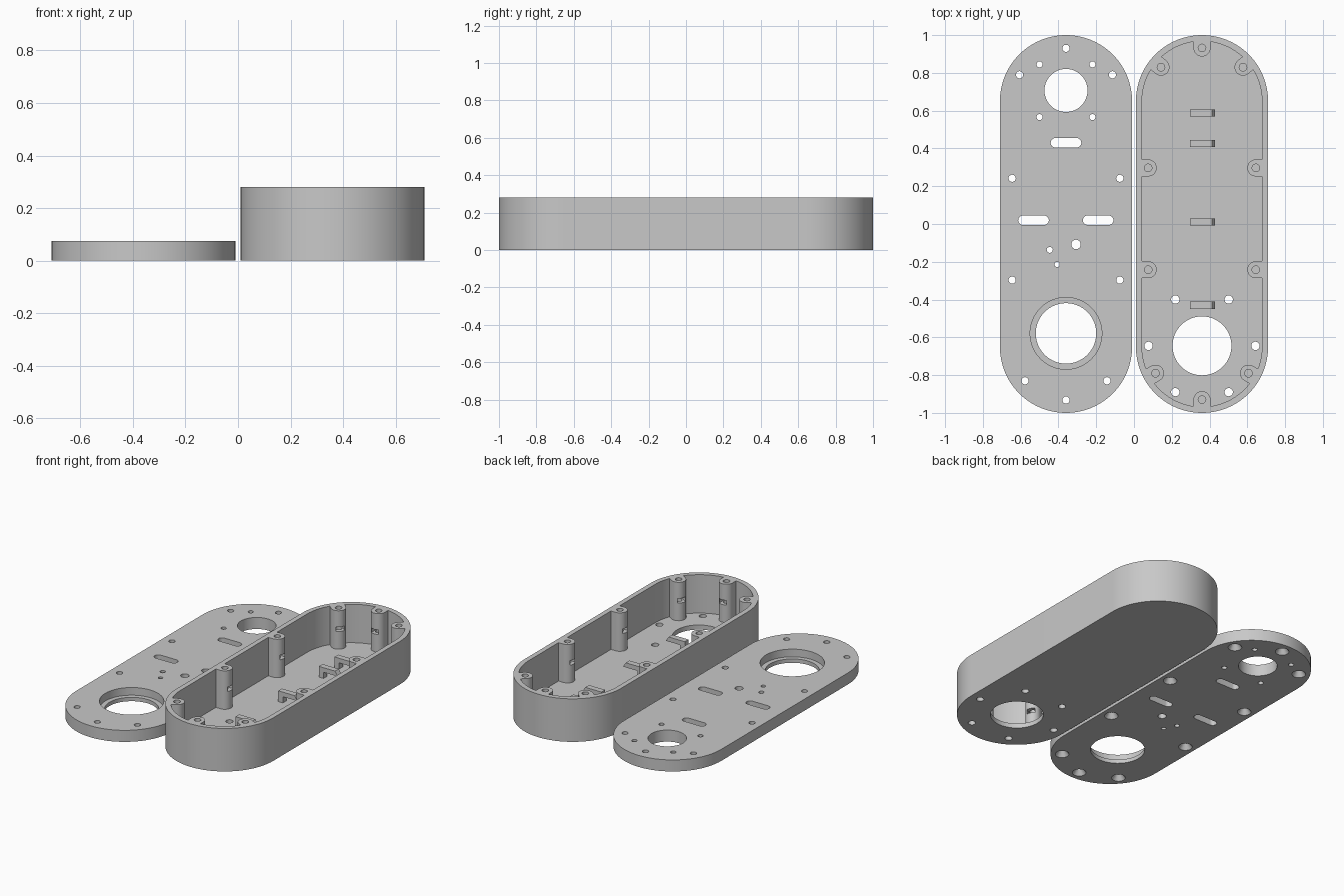
import bpy, bmesh, math
from mathutils import Vector

if "Cube" in bpy.data.objects:
    bpy.data.objects.remove(bpy.data.objects["Cube"])

CX, R, END = 0.36, 0.35, 0.65          # shell centre, end radius, arc centre offset
LID_H, BOX_H, FLOOR = 0.075, 0.28, 0.03

grey = bpy.data.materials.new("plain grey")
grey.diffuse_color = (0.58, 0.58, 0.58, 1)
grey.use_nodes = True
grey.node_tree.nodes["Principled BSDF"].inputs["Base Color"].default_value = grey.diffuse_color


def slot(a, b, r, n=16):
    """Outline of a rounded slot from point a to point b (n segments per end)."""
    a, b = Vector(a), Vector(b)
    t = math.atan2(b.y - a.y, b.x - a.x)
    pts = []
    for c, start in ((b, t - math.pi / 2), (a, t + math.pi / 2)):
        for i in range(n + 1):
            w = start + math.pi * i / n
            pts.append((c.x + r * math.cos(w), c.y + r * math.sin(w)))
    return pts


def circle(c, r, n=32):
    return [(c[0] + r * math.cos(2 * math.pi * i / n),
             c[1] + r * math.sin(2 * math.pi * i / n)) for i in range(n)]


def solid(name, parts):
    """One mesh of lofted prisms; each part is (bottom outline, z0, top outline, z1)."""
    bm = bmesh.new()
    for low, z0, high, z1 in parts:
        a = [bm.verts.new((x, y, z0)) for x, y in low]
        b = [bm.verts.new((x, y, z1)) for x, y in high]
        bm.faces.new(a[::-1])
        bm.faces.new(b)
        for i in range(len(a)):
            j = (i + 1) % len(a)
            bm.faces.new((a[i], a[j], b[j], b[i]))
    bmesh.ops.recalc_face_normals(bm, faces=bm.faces)
    me = bpy.data.meshes.new(name)
    bm.to_mesh(me)
    bm.free()
    me.materials.append(grey)
    ob = bpy.data.objects.new(name, me)
    bpy.context.collection.objects.link(ob)
    return ob


def prisms(name, outlines, z0, z1):
    return solid(name, [(o, z0, o, z1) for o in outlines])


def cut(ob, cutter):
    """Subtract the cutter and discard it."""
    mod = ob.modifiers.new("cut", 'BOOLEAN')
    mod.operation, mod.solver, mod.object = 'DIFFERENCE', 'EXACT', cutter
    bpy.context.view_layer.objects.active = ob
    bpy.ops.object.modifier_apply(modifier=mod.name)
    bpy.data.objects.remove(cutter)


def smooth(ob):
    bpy.ops.object.select_all(action='DESELECT')
    ob.select_set(True)
    bpy.context.view_layer.objects.active = ob
    bpy.ops.object.shade_smooth_by_angle(angle=math.radians(30))


def stadium(cx, r):
    return slot((cx, -END), (cx, END), r, 48)


# Screw positions relative to the box centre line, shared by box and lid
screws = [(0, 0.932), (0, -0.93)]
for dx, y in ((0.217, 0.83), (0.285, 0.297), (0.285, -0.242), (0.246, -0.79)):
    screws += [(-dx, y), (dx, y)]


def outward(p):
    """Direction from the cavity towards the nearest wall."""
    y = max(-END, min(END, p[1]))
    return Vector((p[0], p[1] - y)).normalized()


# Box: the cavity leaves screw posts standing against the wall
cavity = prisms("cavity", [stadium(CX, R - 0.032)], FLOOR, BOX_H + 0.1)
posts = []
for p in screws:
    c = Vector((CX + p[0], p[1]))
    posts.append(slot(c, c + outward(p) * 0.09, 0.045))
cut(cavity, prisms("post_shapes", posts, 0, BOX_H + 0.2))
box = prisms("box", [stadium(CX, R)], 0, BOX_H)
cut(box, cavity)

# Blind screw holes and nut slots in the posts
cut(box, prisms("screw_holes", [circle((CX + x, y), 0.02) for x, y in screws],
                0.10, BOX_H + 0.1))
nuts = []
for p in screws:
    c, d = Vector((CX + p[0], p[1])), outward(p)
    s = Vector((-d.y, d.x)) * 0.026
    nuts.append([tuple(v) for v in (c + d * 0.026 - s, c + d * 0.026 + s,
                                    c - d * 0.06 + s, c - d * 0.06 - s)])
cut(box, prisms("nut_slots", nuts, 0.145, 0.175))

# Round opening and its ring of six holes in the floor
ring = [circle((CX, -0.645), 0.156, 64)]
for i in range(6):
    w = math.radians(60 * i)
    ring.append(circle((CX + 0.283 * math.cos(w), -0.645 + 0.283 * math.sin(w)), 0.022))
cut(box, prisms("floor_holes", ring, -0.1, 0.06))
smooth(box)

# Cable hooks on the floor: leg, overhanging arm, bevelled tip
hook = [(0.296, 0.025), (0.33, 0.025), (0.33, 0.07), (0.43, 0.07),
        (0.43, 0.075), (0.413, 0.10), (0.296, 0.10)]
for y in (0.587, 0.427, 0.01, -0.43):
    clip = prisms("cable_hook", [[(x, z) for x, z in hook]], -0.019, 0.019)
    for v in clip.data.vertices:
        x, z, d = v.co
        v.co = (x, y - d, z)
    clip.data.update()

# Lid plate with screw holes, small holes, slots and round openings
LX = -CX
lid = prisms("lid", [stadium(LX, R)], 0, LID_H)
lid_screws = [(LX + x, -y) for x, y in screws]
holes = [circle(p, 0.019) for p in lid_screws]
holes += [circle((LX + sx * 0.14, y), 0.016) for sx in (-1, 1) for y in (0.845, 0.566)]
holes += [circle((-0.307, -0.108), 0.025), circle((-0.446, -0.137), 0.016),
          circle((-0.407, -0.214), 0.014),
          circle((LX, 0.707), 0.114, 64), circle((LX, -0.579), 0.16, 64)]
holes += [slot((x - 0.056, y), (x + 0.056, y), 0.025)
          for x, y in ((LX, 0.43), (-0.532, 0.02), (-0.19, 0.02))]
cut(lid, prisms("lid_holes", holes, -0.1, 0.2))

# Countersinks underneath and stepped seat around the large opening
cut(lid, solid("countersinks", [(circle(p, 0.044), -0.005, circle(p, 0.012), 0.042)
                                for p in lid_screws]))
cut(lid, prisms("seat", [circle((LX, -0.579), 0.19, 64)], 0.025, 0.2))
smooth(lid)
